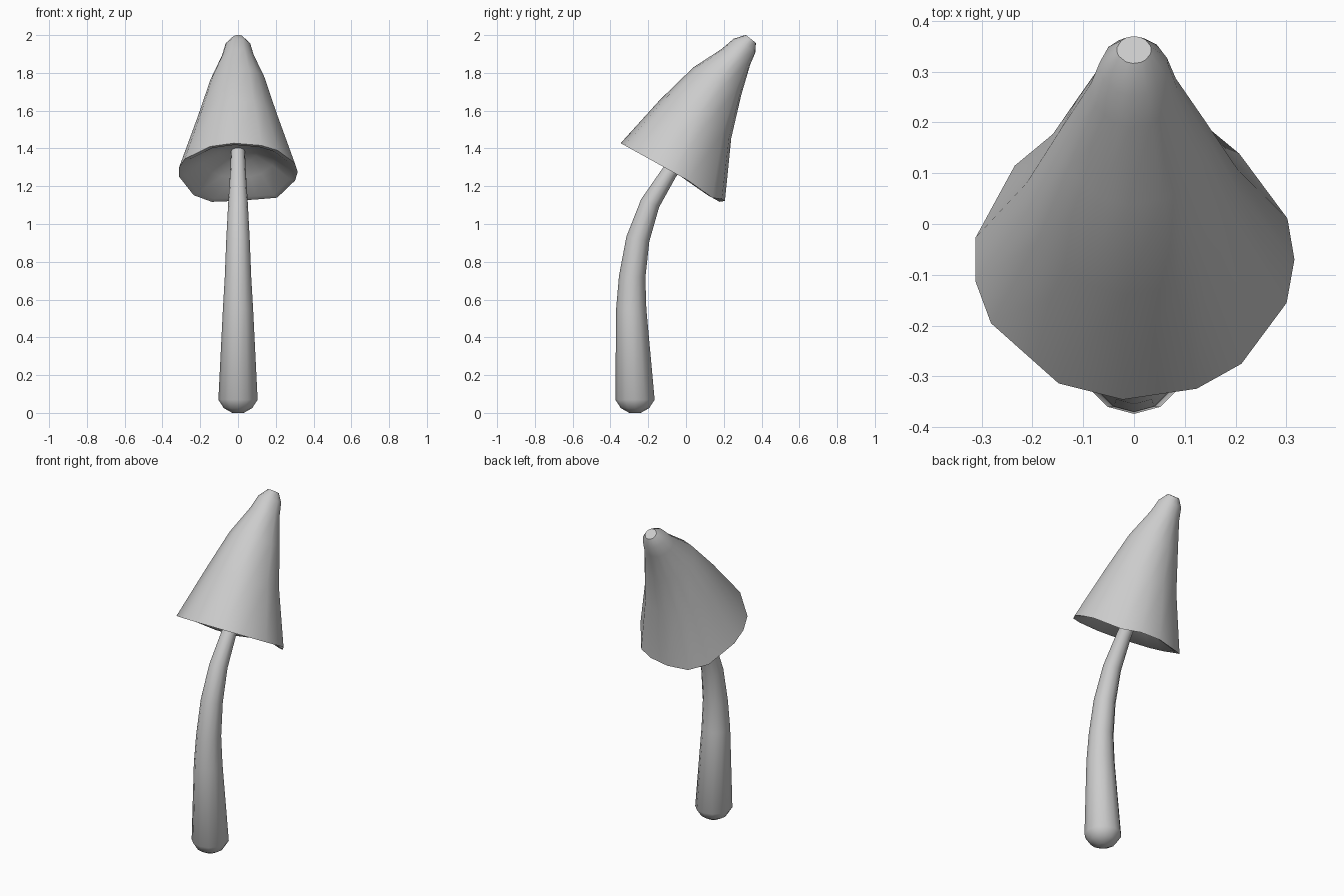
import bpy, bmesh
from math import radians, sin, cos

if "Cube" in bpy.data.objects:
    bpy.data.objects.remove(bpy.data.objects["Cube"])


def loft(name, rings, angles, smooth, dip=None):
    """Skin rings (y, z, radius, tilt in degrees) and close both ends."""
    bm = bmesh.new()
    loops = []
    for i, (y, z, r, tilt) in enumerate(rings):
        t = radians(tilt)
        loop = []
        for a in angles:
            s = sin(radians(a))
            drop = dip[1] if dip and i in dip[0] and 0.6 < s < 0.93 else 0
            loop.append(bm.verts.new((r * cos(radians(a)),
                                      y + r * s * cos(t),
                                      z - r * s * sin(t) - drop)))
        loops.append(loop)
    n = len(angles)
    for low, high in zip(loops, loops[1:]):
        for i in range(n):
            j = (i + 1) % n
            bm.faces.new((low[i], low[j], high[j], high[i]))
    bm.faces.new(loops[0][::-1])
    bm.faces.new(loops[-1])
    bmesh.ops.recalc_face_normals(bm, faces=bm.faces)
    mesh = bpy.data.meshes.new(name)
    bm.to_mesh(mesh)
    bm.free()
    ob = bpy.data.objects.new(name, mesh)
    bpy.context.collection.objects.link(ob)
    bpy.ops.object.select_all(action='DESELECT')
    ob.select_set(True)
    bpy.context.view_layer.objects.active = ob
    bpy.ops.object.shade_smooth_by_angle(angle=radians(smooth))
    return ob


# Stem: rounded foot, then a tapering bend up into the cap
stem_rings = [
    (-0.27, 0.0, 0.03, 0), (-0.27, 0.025, 0.075, 0), (-0.27, 0.07, 0.104, 0),
    (-0.29, 0.55, 0.08, 0), (-0.285, 0.72, 0.07, 4), (-0.255, 0.92, 0.062, 12),
    (-0.19, 1.11, 0.052, 24), (-0.09, 1.27, 0.042, 33), (0.01, 1.40, 0.036, 36),
]
loft("stem", stem_rings, [i * 30 for i in range(12)], 40)


# Cap: hollow underside, thin lip, then the leaning outer cone to a blunt tip
def under(depth, radius):
    return (-0.07 + 0.487 * depth, 1.275 + 0.873 * depth, radius, 29)


cap_rings = [
    under(0.13, 0.03), under(0.115, 0.10), under(0.07, 0.19), under(0.005, 0.288),
    (-0.07, 1.275, 0.316, 29),
    (0.05, 1.555, 0.215, 28), (0.165, 1.755, 0.147, 30), (0.265, 1.885, 0.086, 30),
    (0.31, 1.945, 0.068, 32), (0.343, 1.98, 0.034, 38),
]
cap_angles = [0, 17, 49, 70, 93, 116, 138, 171, 189, 207, 242, 266, 293, 312, 342]
loft("cap", cap_rings, cap_angles, 45, dip=((3, 4), 0.02))
